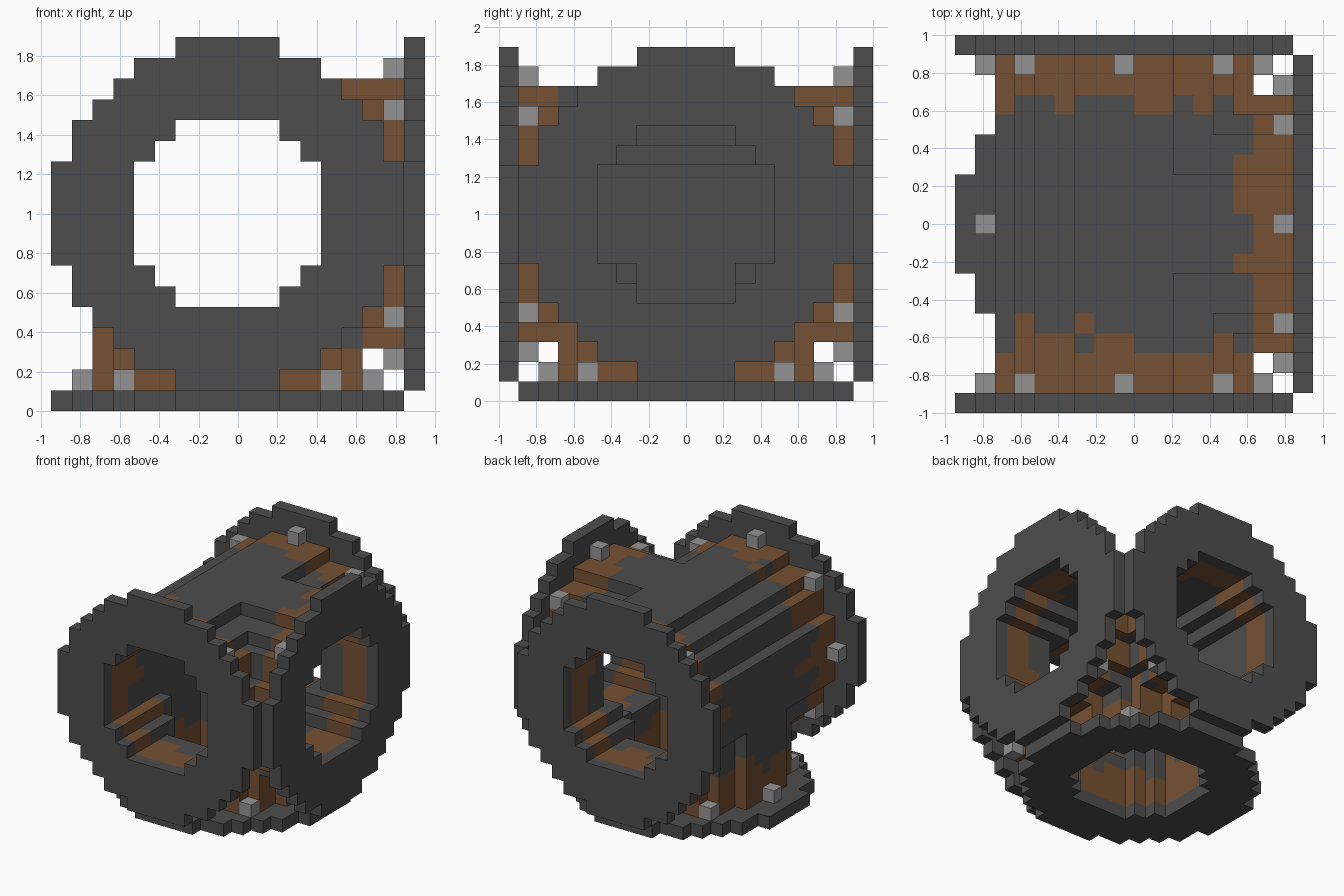
import bpy, bmesh
from mathutils import Vector, Matrix

if "Cube" in bpy.data.objects:
    bpy.data.objects.remove(bpy.data.objects["Cube"], do_unlink=True)

U = 2 / 19                       # size of one block
# Stepped circles: half-width in blocks for each row away from the centre
FLANGE = [8, 8, 8, 7, 7, 6, 5, 4, 2]
PIPE = [6, 6, 6, 5, 5, 4, 2]
BORE = [4, 4, 4, 3, 2]
# Open ends: name, axis, direction, rust depth per column
ENDS = [("front", 1, -1, "5433233222232"),
        ("back", 1, 1, "4223222332322"),
        ("side", 0, 1, "2222322333222"),
        ("bottom", 2, -1, "2323432233423")]


def material(name, rgb):
    m = bpy.data.materials.new(name)
    m.use_nodes = True
    m.diffuse_color = (*rgb, 1)
    bsdf = next(n for n in m.node_tree.nodes if n.type == 'BSDF_PRINCIPLED')
    bsdf.inputs["Base Color"].default_value = (*rgb, 1)
    bsdf.inputs["Roughness"].default_value = 0.8
    return m


IRON = material("dark iron", (0.075, 0.075, 0.075))
RUST = material("brown rust", (0.178, 0.082, 0.032))
STEEL = material("light steel", (0.296, 0.296, 0.296))


def place(p):
    """Block coordinates to world position."""
    return Vector(((p[0] - 0.5) * U, p[1] * U, (p[2] + 9.5) * U))


def in_disc(a, b, rows):
    return abs(b) < len(rows) and abs(a) <= rows[abs(b)]


def across(cell, axis):
    return [cell[i] for i in range(3) if i != axis]


def cell_at(axis, along, a, b):
    c = [a, b]
    c.insert(axis, along)
    return tuple(c)


def finish(name, bm, mats):
    me = bpy.data.meshes.new(name)
    bm.to_mesh(me)
    bm.free()
    for m in mats:
        me.materials.append(m)
    ob = bpy.data.objects.new(name, me)
    bpy.context.collection.objects.link(ob)
    return ob


def block_shell(name, cells, mats, rule=lambda c: 0):
    """Outer skin of a set of blocks, with a material chosen per block."""
    bm = bmesh.new()
    verts = {}

    def vert(p):
        if p not in verts:
            verts[p] = bm.verts.new(place(p))
        return verts[p]

    for c in sorted(cells):
        for axis in range(3):
            for s in (-1, 1):
                n = list(c)
                n[axis] += s
                if tuple(n) in cells:
                    continue
                ring = []
                for a, b in ((-.5, -.5), (.5, -.5), (.5, .5), (-.5, .5)):
                    off = cell_at(axis, s * 0.5, a, b)
                    ring.append(vert(tuple(c[i] + off[i] for i in range(3))))
                if (s > 0) == (axis == 1):
                    ring.reverse()
                bm.faces.new(ring).material_index = rule(c)
    return finish(name, bm, mats)


# Pipe body: a straight run with a side branch and a bottom branch, bored out
body, bore = set(), set()
grid = range(-8, 9)
for _, axis, d, _ in ENDS:
    for t in range(0, 9):
        for a in grid:
            for b in grid:
                if in_disc(a, b, PIPE):
                    body.add(cell_at(axis, d * t, a, b))
                if in_disc(a, b, BORE):
                    bore.add(cell_at(axis, d * t, a, b))
body -= bore


def rusty(c):
    """Rust creeps in from each flange by an uneven depth."""
    if c == (-2, -5, 6):
        return 1
    for _, axis, d, depth in ENDS:
        a, b = across(c, axis)
        if c[axis] * d > 0 and in_disc(a, b, PIPE):
            col = a if b > 2 or abs(a) == 6 and b == 0 else a + 5 * b
            if 8 - c[axis] * d < int(depth[(col + 6) % 13]):
                return 1
    return 0


block_shell("pipe_body", body, [IRON, RUST], rusty)

# Flange ring and eight bolts at each open end
BOLTS = [(7, 0), (-7, 0), (0, 7), (0, -7), (5, 5), (5, -5), (-5, 5), (-5, -5)]
for end, axis, d, _ in ENDS:
    ring = {cell_at(axis, 9 * d, a, b) for a in grid for b in grid
            if in_disc(a, b, FLANGE) and not in_disc(a, b, BORE)}
    block_shell(end + "_flange", ring, [IRON])
    bm = bmesh.new()
    for a, b in BOLTS:
        pos = place(cell_at(axis, 8 * d, a, b))
        bmesh.ops.create_cube(bm, size=U, matrix=Matrix.Translation(pos))
    finish(end + "_bolts", bm, [STEEL])
